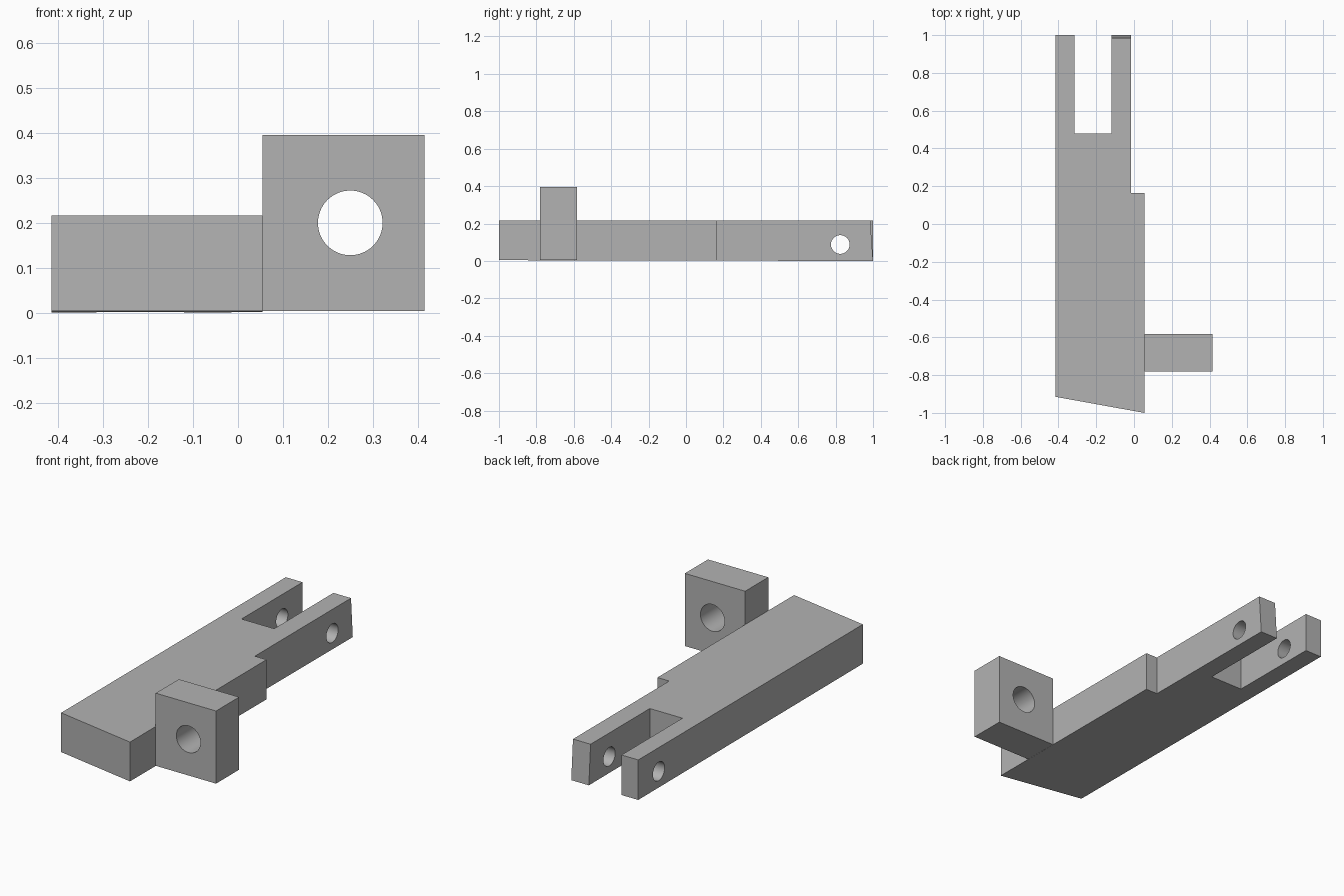
import bpy
import bmesh
from math import pi
from mathutils import Matrix

cube = bpy.data.objects.get("Cube")
if cube:
    bpy.data.objects.remove(cube, do_unlink=True)

grey = bpy.data.materials.new("plain grey")
grey.use_nodes = True
colour = (0.45, 0.45, 0.45, 1)
grey.diffuse_color = colour
grey.node_tree.nodes["Principled BSDF"].inputs["Base Color"].default_value = colour


def add_object(name, bm):
    bmesh.ops.recalc_face_normals(bm, faces=bm.faces)
    mesh = bpy.data.meshes.new(name)
    bm.to_mesh(mesh)
    bm.free()
    mesh.materials.append(grey)
    obj = bpy.data.objects.new(name, mesh)
    bpy.context.collection.objects.link(obj)
    return obj


def extrude_outline(name, outline, bottom, top, adjust=None):
    """Raise a flat outline into a solid."""
    bm = bmesh.new()
    face = bm.faces.new([bm.verts.new((x, y, bottom)) for x, y in outline])
    raised = bmesh.ops.extrude_face_region(bm, geom=[face])["geom"]
    for v in raised:
        if isinstance(v, bmesh.types.BMVert):
            v.co.z = top
    if adjust:
        for v in bm.verts:
            adjust(v.co)
    return add_object(name, bm)


def drill(obj, centre, radius, axis):
    """Cut a round through-hole along the given axis."""
    bm = bmesh.new()
    turn = Matrix.Rotation(pi / 2, 4, "Y" if axis == "X" else "X")
    bmesh.ops.create_cone(bm, cap_ends=True, segments=64, radius1=radius,
                          radius2=radius, depth=0.8,
                          matrix=Matrix.Translation(centre) @ turn)
    cutter = add_object("hole_cutter", bm)
    cutter.hide_render = True
    mod = obj.modifiers.new("hole", "BOOLEAN")
    mod.operation = "DIFFERENCE"
    mod.solver = "EXACT"
    mod.object = cutter
    bpy.ops.object.select_all(action="DESELECT")
    obj.select_set(True)
    bpy.context.view_layer.objects.active = obj
    bpy.ops.object.modifier_apply(modifier=mod.name)
    bpy.data.objects.remove(cutter, do_unlink=True)
    bpy.ops.object.shade_smooth_by_angle(angle=pi / 6)


# Forked arm: slanted front end, stepped side and a slot between two prongs
TOP = 0.216


def shape_arm(co):
    if co.z < TOP / 2:
        co.z = 0.002 * (1 - co.y)  # underside slopes very slightly
    elif co.y > 0.9 and co.x > -0.2:
        co.y -= 0.015  # end of the stepped-side prong leans back


arm = extrude_outline("forked_arm", [
    (-0.415, -0.915), (0.055, -1), (0.055, 0.165), (-0.015, 0.165),
    (-0.015, 1), (-0.12, 1), (-0.12, 0.48), (-0.315, 0.48),
    (-0.315, 1), (-0.415, 1)], 0, TOP, shape_arm)
drill(arm, (-0.215, 0.825, 0.088), 0.05, "X")

# Side lug with a larger hole running front to back
lug = extrude_outline("side_lug", [
    (0.055, -0.78), (0.415, -0.78), (0.415, -0.583), (0.055, -0.583)],
    0.004, 0.396)
drill(lug, (0.25, -0.68, 0.2), 0.072, "Y")
